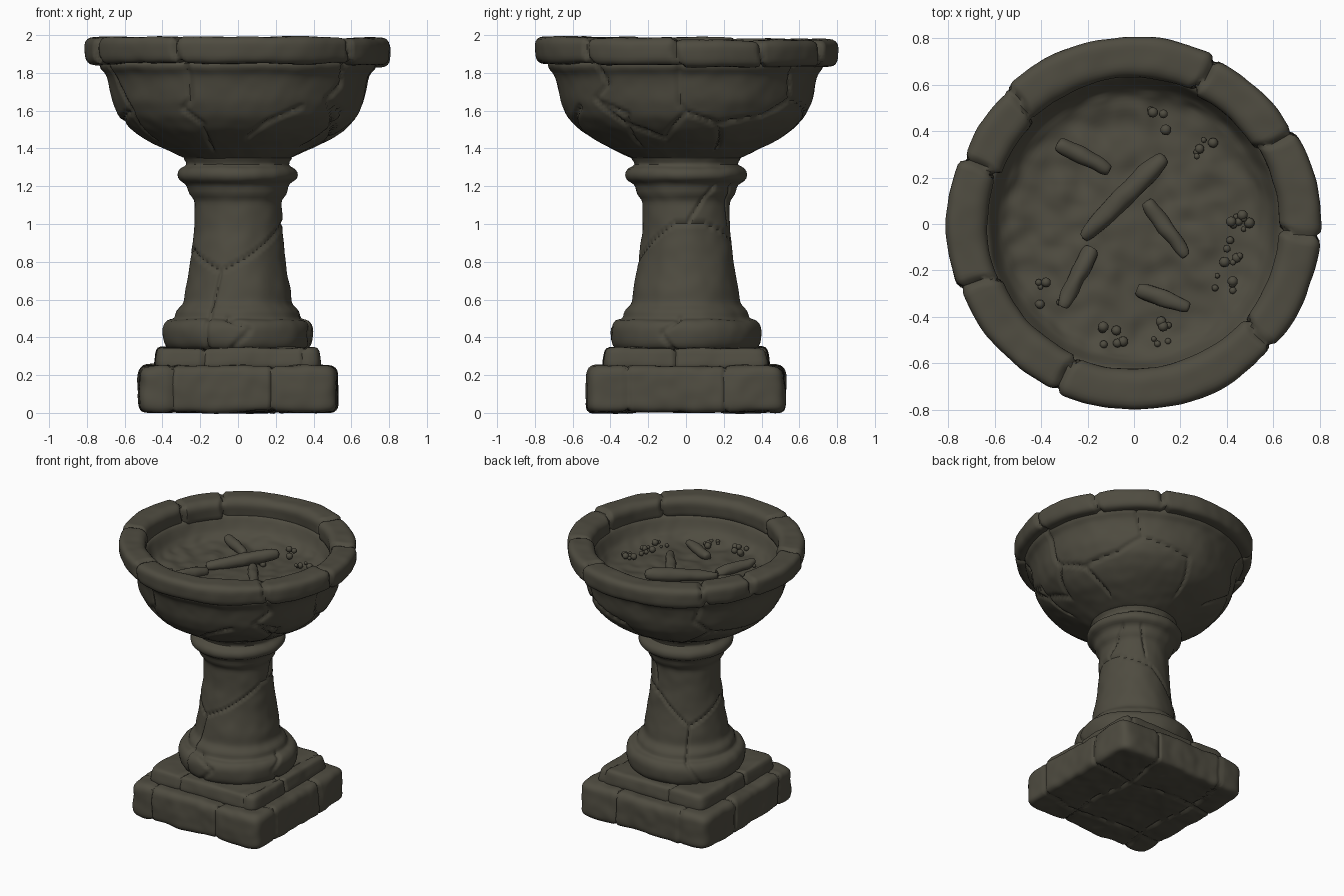
import bpy, bmesh, math, random
from mathutils import Vector, noise

if "Cube" in bpy.data.objects:
    bpy.data.objects.remove(bpy.data.objects["Cube"])

random.seed(4)
SEGS, STEP = 288, 0.018
stone = bpy.data.materials.new("weathered_stone")
stone.diffuse_color = (0.078, 0.072, 0.052, 1)
stone.use_nodes = True
stone.node_tree.nodes["Principled BSDF"].inputs["Base Color"].default_value = stone.diffuse_color


def finish(name, bm):
    bmesh.ops.remove_doubles(bm, verts=bm.verts, dist=0.0004)
    bmesh.ops.recalc_face_normals(bm, faces=bm.faces)
    me = bpy.data.meshes.new(name)
    bm.to_mesh(me)
    bm.free()
    me.materials.append(stone)
    ob = bpy.data.objects.new(name, me)
    bpy.context.collection.objects.link(ob)
    bpy.context.view_layer.objects.active = ob
    ob.select_set(True)
    bpy.ops.object.shade_smooth_by_angle(angle=math.radians(50))
    ob.select_set(False)
    return ob


def resample(pts, closed):
    """Fill the profile with close points, then soften its corners."""
    pts = [Vector(p) for p in pts]
    ends = pts[1:] + ([pts[0]] if closed else [])
    out = []
    for a, b in zip(pts, ends):
        n = max(1, round((b - a).length / STEP))
        out += [a.lerp(b, i / n) for i in range(n)]
    if not closed:
        out.append(pts[-1])
    n = len(out)
    for _ in range(2):
        rng = range(n) if closed else range(1, n - 1)
        new = list(out)
        for i in rng:
            new[i] = out[i] * 0.5 + (out[i - 1] + out[(i + 1) % n]) * 0.25
        out = new
    return out


def lathe(name, profile, closed=False, square=False, groove=None, offset=None, wear=0.008):
    """Revolve a profile (round or square plan), displaced by grooves and wear."""
    pr = resample(profile, closed)
    n = len(pr)
    bm = bmesh.new()
    cols = []
    for s in range(SEGS):
        a = 2 * math.pi * s / SEGS
        c, sn = math.cos(a), math.sin(a)
        k = (abs(c) ** 16 + abs(sn) ** 16) ** (-1 / 16) if square else 1
        col = []
        for i, p in enumerate(pr):
            if p.x < 1e-6:
                col.append(bm.verts.new((0, 0, p.y)))
                continue
            t = pr[(i + 1) % n] - pr[i - 1]
            nrm = Vector((t.y, -t.x)).normalized()
            q = Vector((p.x * k * c, p.x * k * sn, p.y))
            d = wear * noise.noise(q * 4.5) + wear * 0.4 * noise.noise(q * 13)
            if groove:
                d += groove(a, q, nrm)
            r, z = p.x * k + nrm.x * d, p.y + nrm.y * d
            if offset:
                dr, dz = offset(a)
                r, z = r + dr, z + dz
            col.append(bm.verts.new((r * c, r * sn, z)))
        cols.append(col)
    for s in range(SEGS):
        A, B = cols[s], cols[(s + 1) % SEGS]
        for i in range(n if closed else n - 1):
            j = (i + 1) % n
            bm.faces.new((A[i], B[i], B[j], A[j]))
    return finish(name, bm)


def wrap(a):
    return (a + math.pi) % (2 * math.pi) - math.pi


def notch(d, depth, width):
    return -depth * math.exp(-(d / width) ** 2)


def cracks(lines, R, depth, width):
    """Groove rule from polylines given as (angle in degrees, height)."""
    segs = []
    for ln in lines:
        for (a0, z0), (a1, z1) in zip(ln, ln[1:]):
            segs.append((math.radians(a0), z0, wrap(math.radians(a1 - a0)) * R, z1 - z0))

    def f(a, q, nrm):
        if nrm.x <= 0.05 or (q.x ** 2 + q.y ** 2) < 0.04:
            return 0
        best = 9
        for a0, z0, dx, dz in segs:
            px, pz = wrap(a - a0) * R, q.z - z0
            t = min(1, max(0, (px * dx + pz * dz) / (dx * dx + dz * dz)))
            best = min(best, math.hypot(px - t * dx, pz - t * dz))
        return notch(best, depth, width)
    return f


def plane_seams(xs, ys):
    def f(a, q, nrm):
        d = min([abs(q.x - x + 0.02 * math.sin(q.y * 9)) for x in xs]
                + [abs(q.y - y + 0.02 * math.sin(q.x * 9)) for y in ys])
        return notch(d, 0.014, 0.010)
    return f


# Square plinth and step
lathe("plinth", [(0, .005), (.51, .005), (.525, .03), (.525, .22), (.50, .25), (.30, .25)],
      square=True, groove=plane_seams((-.33, .2), (-.33, .19)), wear=0.014)
lathe("plinth_step", [(.2, .23), (.435, .23), (.44, .26), (.425, .345), (.2, .345)],
      square=True, groove=plane_seams((-.17, .36), (-.07,)), wear=0.010)

# Turned column with foot ring and collar
column_cracks = [
    [(-165, .87), (-110, .75), (-80, .82), (-15, 1.0), (25, 1.0), (80, .92), (130, .72), (165, .8), (195, .87)],
    [(-110, .75), (-116, .60), (-115, .33)], [(0, 1.0), (35, 1.2)],
    [(-100, .5), (-80, .44), (-95, .34)], [(-5, .5), (-20, .42), (-10, .33)],
    [(130, .72), (125, .5), (140, .34)], [(70, 1.0), (60, 1.2)]]
lathe("column", [(.2, .32), (.375, .335), (.395, .37), (.40, .45), (.375, .49), (.33, .495),
                 (.325, .54), (.285, .575), (.277, .66), (.255, .78), (.235, .95), (.23, 1.13),
                 (.262, 1.155), (.268, 1.215), (.31, 1.225), (.326, 1.26), (.31, 1.295),
                 (.265, 1.31), (.27, 1.33), (.30, 1.35), (.2, 1.40)],
      groove=cracks(column_cracks, .27, .013, .009))

# Bowl, hollow with an ash bed
bowl_cracks = [
    [(-112, 1.84), (-112, 1.66), (-117, 1.61), (-108, 1.53), (-110, 1.40)],
    [(-84, 1.46), (-75, 1.54), (-59, 1.62)],
    [(-40, 1.84), (-37, 1.74), (-46, 1.66), (-29, 1.58), (-35, 1.42)],
    [(-160, 1.84), (-158, 1.74), (-150, 1.6), (-156, 1.45)],
    [(-3, 1.84), (-3, 1.64), (0, 1.59), (-13, 1.45)], [(0, 1.59), (16, 1.53), (25, 1.40)],
    [(-46, 1.66), (-33, 1.53), (-13, 1.45)],
    [(51, 1.84), (55, 1.66), (40, 1.57), (16, 1.53)], [(55, 1.66), (85, 1.58), (92, 1.42)],
    [(134, 1.84), (130, 1.68), (140, 1.58), (125, 1.45)], [(140, 1.58), (170, 1.52), (210, 1.6)]]
outer_groove = cracks(bowl_cracks, .62, .016, .010)


def bowl_groove(a, q, nrm):
    r = math.hypot(q.x, q.y)
    if nrm.y > 0.5 and r < .56:
        return 0.016 * noise.noise(q * 11) * min(1, r * 5)
    return outer_groove(a, q, nrm)


lathe("bowl", [(0, 1.34), (.28, 1.345), (.38, 1.395), (.49, 1.45), (.57, 1.505), (.63, 1.57),
               (.665, 1.65), (.685, 1.75), (.70, 1.80), (.73, 1.82), (.735, 1.86), (.63, 1.87),
               (.615, 1.83), (.585, 1.77), (.53, 1.73), (.45, 1.72), (0, 1.735)], groove=bowl_groove)

# Rim made of eight irregular stones
joints = [math.radians(d) for d in (-41, -3, 31, 65, 134, 160, 201, 246)]
shifts = [(.0, -.002), (.0, -.014), (-.014, -.012), (.004, -.012),
          (-.015, -.006), (.005, .0), (-.008, .004), (-.002, .004)]


def rim_offset(a):
    a = a if a < 2 * math.pi + joints[0] else a - 2 * math.pi
    return shifts[max(i for i, j in enumerate(joints) if a >= j - 1e-6)]


def rim_groove(a, q, nrm):
    d = min(abs(wrap(a - j + .02 * math.sin(q.z * 25 + math.hypot(q.x, q.y) * 20))) for j in joints)
    return notch(d * .75, .024, .014)


lathe("rim", [(.63, 1.845), (.78, 1.845), (.80, 1.87), (.805, 1.965), (.78, 1.988),
              (.66, 1.988), (.625, 1.96)], closed=True, groove=rim_groove, offset=rim_offset)


# Burnt logs lying on the ash
def log(name, p0, p1, r):
    p0, p1 = Vector(p0), Vector(p1)
    bm = bmesh.new()
    bmesh.ops.create_uvsphere(bm, u_segments=16, v_segments=16, radius=1)
    L = (p1 - p0).length
    rot = (p1 - p0).to_track_quat('Z', 'Y')
    for v in bm.verts:
        z = v.co.z
        w = math.hypot(v.co.x, v.co.y) ** .35 if abs(z) < .999 else 0
        ang = math.atan2(v.co.y, v.co.x)
        rr = r * w * (1 - .12 * z)
        q = Vector((rr * math.cos(ang), rr * math.sin(ang), L * .5 * z))
        q += .008 * noise.noise_vector(q * 14 + p0 * 5)
        v.co = rot @ q + (p0 + p1) / 2
    finish(name, bm)


for i, (p0, p1, r) in enumerate([
        ((-.33, .35, 1.77), (-.10, .23, 1.755), .036), ((.13, .29, 1.80), (-.22, -.06, 1.745), .044),
        ((.05, .10, 1.76), (.23, -.14, 1.765), .034), ((-.18, -.10, 1.735), (-.31, -.36, 1.765), .038),
        ((.01, -.28, 1.735), (.24, -.36, 1.76), .034)]):
    log(f"log_{i + 1}", p0, p1, r)

# Scattered cinders
bm = bmesh.new()
for cx, cy, n in ((.31, .32, 5), (.46, .0, 8), (.43, -.12, 6), (.38, -.27, 5), (-.37, -.30, 6),
                  (.11, -.47, 6), (-.09, -.49, 6), (.12, .45, 4), (.06, .16, 2)):
    for _ in range(n):
        g = bmesh.ops.create_icosphere(bm, subdivisions=2, radius=random.uniform(.011, .024))
        bmesh.ops.translate(bm, verts=g["verts"], vec=(
            cx + random.uniform(-.05, .05), cy + random.uniform(-.05, .05), random.uniform(1.735, 1.75)))
finish("cinders", bm)
